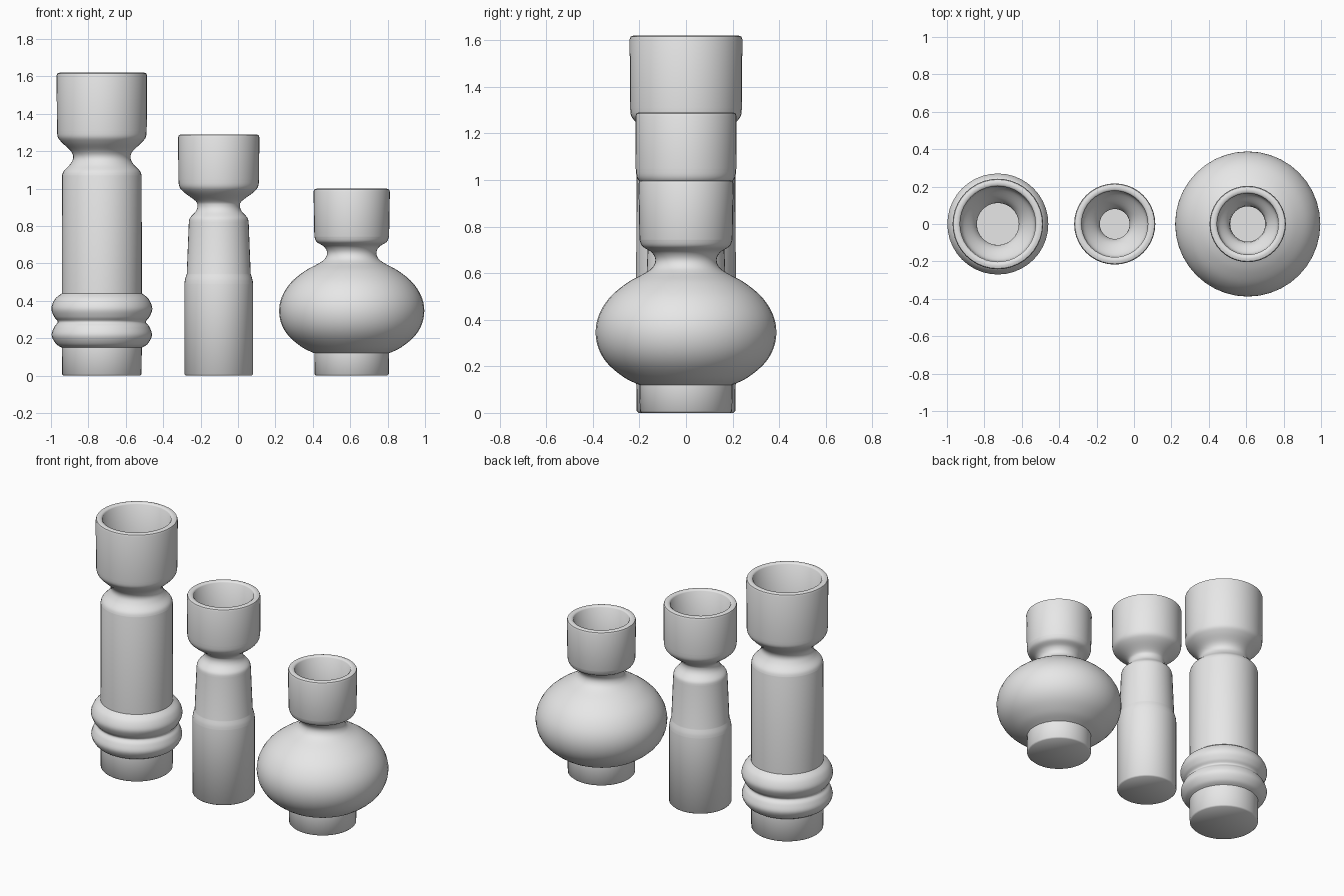
import bpy, bmesh
from math import tau, radians
from mathutils import Vector

cube = bpy.data.objects.get("Cube")
if cube:
    bpy.data.objects.remove(cube)

WALL = 0.04
SEGMENTS = 40

clay = bpy.data.materials.new("grey clay")
clay.use_nodes = True
clay.diffuse_color = (0.8, 0.8, 0.8, 1)
clay.node_tree.nodes["Principled BSDF"].inputs["Base Color"].default_value = (0.8, 0.8, 0.8, 1)


def flow(points, steps=5):
    """Smooth curve through (radius, height) points."""
    p = [Vector(q) for q in points]
    p = [p[0]] + p + [p[-1]]
    out = []
    for a, b, c, d in zip(p, p[1:], p[2:], p[3:]):
        for i in range(steps):
            t = i / steps
            out.append(b + (c - a) * t / 2 + (2 * a - 5 * b + 4 * c - d) * t * t / 2
                       + (3 * b - a - 3 * c + d) * t ** 3 / 2)
    return [tuple(q) for q in out] + [tuple(points[-1])]


def vase(name, x, base, body, rim, top, inside):
    """Lathe: rounded foot, outer body, soft rim, then down the inside to the floor."""
    e = 0.008
    profile = [(0, 0), (base - e, 0), (base, e)] + body
    profile += [(rim, top - e * 2), (rim - e / 2, top - e / 2), (rim - e * 2, top),
                (rim - WALL + e, top), (rim - WALL, top - e)] + inside
    profile.append((0, inside[-1][1]))
    bm = bmesh.new()
    verts = [bm.verts.new((r, 0, z)) for r, z in profile]
    edges = [bm.edges.new(pair) for pair in zip(verts, verts[1:])]
    bmesh.ops.spin(bm, geom=verts + edges, cent=(0, 0, 0), axis=(0, 0, 1),
                   angle=tau, steps=SEGMENTS, use_merge=True)
    bmesh.ops.remove_doubles(bm, verts=bm.verts, dist=0.0005)
    bmesh.ops.recalc_face_normals(bm, faces=bm.faces)
    mesh = bpy.data.meshes.new(name)
    bm.to_mesh(mesh)
    bm.free()
    mesh.materials.append(clay)
    obj = bpy.data.objects.new(name, mesh)
    obj.location.x = x
    bpy.context.collection.objects.link(obj)
    bpy.ops.object.select_all(action="DESELECT")
    obj.select_set(True)
    bpy.context.view_layer.objects.active = obj
    bpy.ops.object.shade_smooth_by_angle(angle=radians(50))


# Tall vase: two rings near the foot, straight column, cup on a neck
rings = flow([(0.214, 0.15), (0.245, 0.17), (0.268, 0.215), (0.255, 0.26), (0.236, 0.288),
              (0.255, 0.315), (0.27, 0.36), (0.25, 0.41), (0.214, 0.44)])
shoulder = flow([(0.213, 1.07), (0.203, 1.095), (0.17, 1.13), (0.153, 1.165), (0.165, 1.2),
                 (0.212, 1.245), (0.235, 1.275), (0.24, 1.31)])
vase("tall_ringed_vase", -0.728, 0.212, rings + shoulder, 0.242, 1.62,
     flow([(0.2, 1.33), (0.19, 1.29), (0.13, 1.22), (0.112, 1.17), (0.13, 1.13),
           (0.17, 1.07)]) + [(0.17, 0.06)])

# Middle vase: stepped column that narrows upward, cup on a neck
column = flow([(0.184, 0.49), (0.18, 0.515), (0.171, 0.545)]) + flow(
    [(0.16, 0.82), (0.153, 0.845), (0.122, 0.88), (0.113, 0.91), (0.125, 0.935),
     (0.185, 0.98), (0.21, 1.01), (0.216, 1.05)])
vase("middle_stepped_vase", -0.103, 0.184, column, 0.217, 1.29,
     flow([(0.176, 1.06), (0.165, 1.03), (0.1, 0.96), (0.08, 0.91), (0.09, 0.87),
           (0.12, 0.82)]) + [(0.14, 0.06)])

# Round vase: low foot, wide flattened belly, small cup on a neck
belly = flow([(0.2, 0.12), (0.265, 0.152), (0.335, 0.21), (0.375, 0.275), (0.388, 0.35),
              (0.372, 0.425), (0.325, 0.498), (0.25, 0.56), (0.17, 0.604), (0.14, 0.63),
              (0.132, 0.66), (0.148, 0.69), (0.187, 0.715), (0.2, 0.745)])
vase("round_belly_vase", 0.608, 0.198, belly, 0.204, 1.0,
     flow([(0.163, 0.78), (0.155, 0.75), (0.11, 0.7), (0.097, 0.66), (0.11, 0.61),
           (0.26, 0.5), (0.34, 0.35), (0.26, 0.2), (0.16, 0.14)]) + [(0.15, 0.06)])
